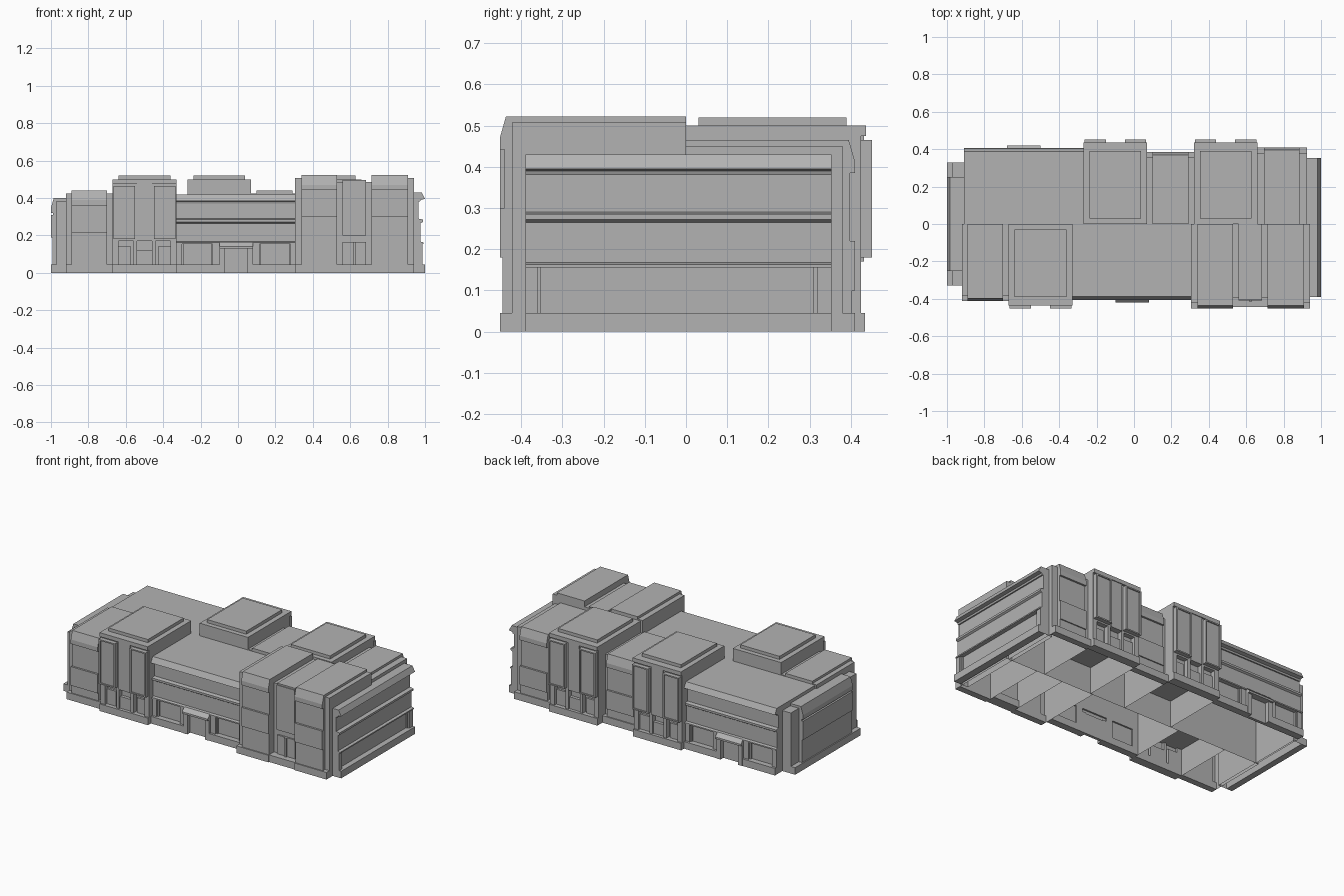
import bpy, bmesh

cube = bpy.data.objects.get("Cube")
if cube:
    bpy.data.objects.remove(cube, do_unlink=True)

grey = bpy.data.materials.new("plain_grey")
grey.use_nodes = True
tone = (0.45, 0.45, 0.45, 1)
grey.diffuse_color = tone
grey.node_tree.nodes["Principled BSDF"].inputs["Base Color"].default_value = tone

# Each side maps (along, outward, up) to world space
SIDES = {
    "front": lambda u, d, z: (u, -d, z),
    "back": lambda u, d, z: (u, d, z),
    "right": lambda u, d, z: (d, u, z),
    "left": lambda u, d, z: (-d, u, z),
}


def prism(name, side, u0, u1, profile, hollow=False):
    """Extrude an (outward, up) profile along a side; hollow leaves the underside open."""
    bm = bmesh.new()
    rings = [[bm.verts.new(SIDES[side](u, d, z)) for d, z in profile] for u in (u0, u1)]
    bm.faces.new(rings[0])
    bm.faces.new(rings[1])
    n = len(profile)
    for i in range(n):
        j = (i + 1) % n
        bm.faces.new((rings[0][i], rings[0][j], rings[1][j], rings[1][i]))
    bmesh.ops.recalc_face_normals(bm, faces=bm.faces[:])
    if hollow:
        floor = [f for f in bm.faces if all(v.co.z < 0.001 for v in f.verts)]
        bmesh.ops.delete(bm, geom=floor, context="FACES")
    mesh = bpy.data.meshes.new(name)
    bm.to_mesh(mesh)
    bm.free()
    mesh.materials.append(grey)
    obj = bpy.data.objects.new(name, mesh)
    bpy.context.collection.objects.link(obj)
    return obj


def box(name, side, u0, u1, d0, d1, z0, z1, hollow=False):
    return prism(name, side, u0, u1, [(d0, z0), (d1, z0), (d1, z1), (d0, z1)], hollow)


BASE = 0.045   # plinth height
LEDGE = 0.155  # top of the ground floor openings


def banded_wing(side, u0, u1, d0, d, top, windows, door=None):
    """Low wing with cornice, two ledges and ground floor windows; d is the outer face."""
    wall = d - 0.035
    box("wing_body", side, u0, u1, d0, wall, 0, top, True)
    prism("cornice", side, u0, u1, [(wall - 0.01, top - 0.05), (wall + 0.008, top - 0.05),
          (wall + 0.012, top - 0.04), (d, top - 0.035), (d - 0.018, top), (wall - 0.01, top)])
    prism("middle_ledge", side, u0, u1, [(wall - 0.01, 0.255), (wall + 0.012, 0.255),
          (wall + 0.012, 0.265), (d - 0.012, 0.272), (d - 0.012, 0.285), (wall - 0.01, 0.292)])
    box("lower_wall_band", side, u0, u1, wall - 0.01, wall + 0.012, 0.168, 0.255)
    prism("ground_ledge", side, u0, u1, [(wall - 0.01, LEDGE), (d - 0.008, LEDGE),
          (d - 0.008, 0.163), (wall - 0.01, 0.172)])
    # Ground floor piers between the openings
    gaps = sorted(windows + ([door] if door else []))
    edges = [u0] + [e for g in gaps for e in g] + [u1]
    for a, b in zip(edges[::2], edges[1::2]):
        box("ground_pier", side, a, b, wall - 0.01, d - 0.014, BASE, LEDGE)
    for a, b in windows:
        for e in (a, b - 0.008):
            box("window_jamb", side, e, e + 0.008, wall - 0.01, wall + 0.01, BASE, LEDGE)
    # Plinth, broken at the entrance
    spans = [(u0, door[0]), (door[1], u1)] if door else [(u0, u1)]
    for a, b in spans:
        box("plinth", side, a, b, wall - 0.01, d, 0, BASE)
    if door:
        a, b = door
        for e in (a, b - 0.028):
            box("door_post", side, e, e + 0.028, wall - 0.01, d + 0.002, 0, 0.135)
        box("door_leaf", side, a + 0.028, b - 0.028, wall - 0.01, wall + 0.008, 0, 0.13)
        prism("door_canopy", side, a, b, [(wall, 0.13), (d + 0.015, 0.13),
              (d + 0.015, 0.142), (d - 0.008, 0.165), (wall, 0.165)])


def panel_block(side, u0, u1, p0, p1, d0, d, top, sill):
    """Block with a recessed window panel and a sloped hood that runs back over the roof."""
    box("panel_body", side, u0, u1, d0, d - 0.03, 0, top - 0.015, True)
    prism("roof_hood", side, p0, p1, [(d0, top - 0.08), (d, top - 0.08),
          (d, top - 0.052), (d - 0.015, top), (d0, top)])
    box("upper_window", side, p0, p1, d - 0.04, d - 0.012, sill, top - 0.08)
    box("sill_band", side, p0, p1, d - 0.04, d, sill - 0.12, sill)
    box("lower_panel", side, p0, p1, d - 0.04, d - 0.007, BASE, sill - 0.12)
    box("plinth", side, u0, u1, d - 0.04, d, 0, BASE)


def bay_tower(side, c):
    """Projecting bay with two tall panels, a ground floor porch and a raised roof cap."""
    h = 0.17
    box("bay_ground", side, c - h, c + h, 0, 0.395, 0, 0.18, True)
    box("bay_upper", side, c - h, c + h, 0, 0.425, 0.17, 0.48)
    box("bay_roof", side, c - h, c + h, 0, 0.437, 0.475, 0.5)
    box("roof_cap", side, c - 0.138, c + 0.138, 0.03, 0.39, 0.5, 0.52)
    box("plinth", side, c - h, c + h, 0.38, 0.435, 0, BASE)
    box("centre_fin", side, c - 0.04, c + 0.04, 0.41, 0.432, 0.17, 0.475)
    for s in (-1, 1):
        m = c + s * 0.108
        box("tall_panel", side, m - 0.052, m + 0.052, 0.42, 0.445, 0.18, 0.465)
        # Raised border of the panel
        for e in (-1, 1):
            x = m + e * 0.052
            box("panel_edge", side, x - 0.005, x + 0.005, 0.42, 0.452, 0.18, 0.465)
        for z in (0.18, 0.457):
            box("panel_rail", side, m - 0.05, m + 0.05, 0.42, 0.452, z, z + 0.008)
        box("porch_pier", side, m + s * 0.03, m + s * 0.062, 0.38, 0.425, BASE, 0.17)
        box("porch_window", side, m - 0.035, m + 0.035, 0.38, 0.408, BASE, 0.14)
        box("porch_post", side, c + s * 0.05 - 0.01, c + s * 0.05 + 0.01, 0.38, 0.425, BASE, 0.17)
    box("porch_door", side, c - 0.04, c + 0.04, 0.38, 0.415, BASE, 0.12)


# Low wings with entrances, front centre and back
for side, u0, u1, c in (("front", -0.33, 0.305, -0.01), ("back", -0.91, -0.27, -0.59)):
    banded_wing(side, u0, u1, 0, 0.405, 0.42,
                [(c - 0.29, c - 0.125), (c + 0.125, c + 0.29)], (c - 0.09, c + 0.09))

# Right end wall with one wide window
banded_wing("right", -0.39, 0.353, 0.9, 1.0, 0.43, [(-0.36, 0.318)])

# Left end wall, low panel block
panel_block("left", -0.33, 0.33, -0.25, 0.25, 0.9, 1.0, 0.4, 0.31)

# Bay towers
bay_tower("front", -0.5)
bay_tower("back", -0.1)
bay_tower("back", 0.49)

# Panel blocks: front left corner, front right pair, back link, back right corner
panel_block("front", -0.92, -0.67, -0.89, -0.7, 0, 0.412, 0.44, 0.215)
panel_block("front", 0.305, 0.53, 0.34, 0.53, 0, 0.452, 0.522, 0.3)
panel_block("front", 0.715, 0.94, 0.715, 0.91, 0, 0.452, 0.522, 0.3)
panel_block("back", 0.07, 0.32, 0.1, 0.292, 0, 0.385, 0.44, 0.215)
panel_block("back", 0.66, 0.925, 0.695, 0.885, 0, 0.41, 0.465, 0.22)

# Recessed stair strip between the front right pair
box("stair_body", "front", 0.53, 0.715, 0, 0.395, 0, 0.485, True)
box("stair_roof", "front", 0.56, 0.685, 0, 0.405, 0.475, 0.495)
box("stair_upper_panel", "front", 0.56, 0.685, 0.39, 0.41, 0.2, 0.485)
box("stair_lower_window", "front", 0.56, 0.685, 0.39, 0.405, BASE, 0.165)
box("stair_mid_post", "front", 0.615, 0.63, 0.39, 0.415, BASE, 0.165)
box("stair_plinth", "front", 0.53, 0.715, 0.38, 0.445, 0, BASE)
